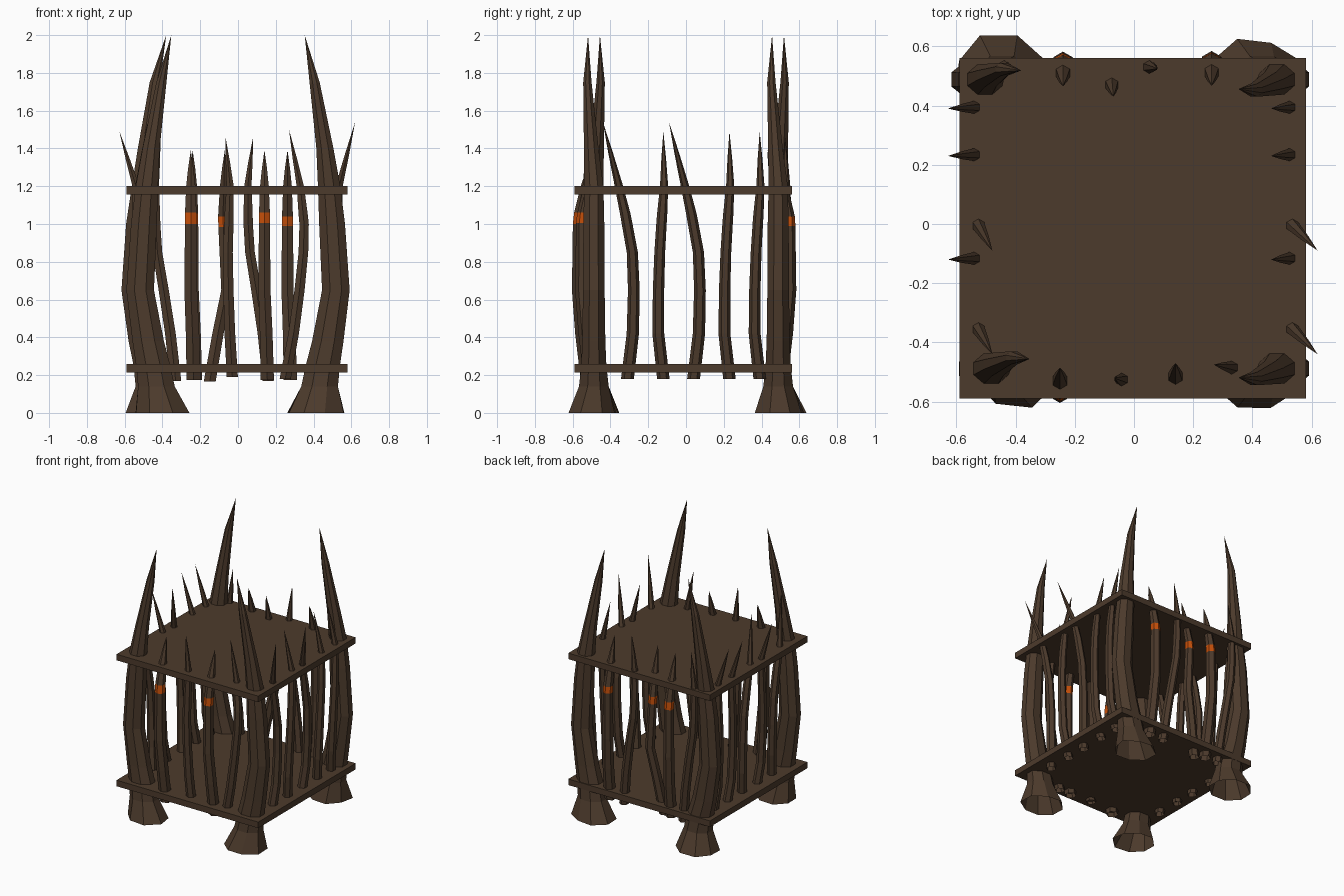
import bpy, bmesh, math, random

if "Cube" in bpy.data.objects:
    bpy.data.objects.remove(bpy.data.objects["Cube"])

random.seed(4)


def material(name, color):
    m = bpy.data.materials.new(name)
    m.diffuse_color = (*color, 1)
    m.use_nodes = True
    m.node_tree.nodes["Principled BSDF"].inputs["Base Color"].default_value = m.diffuse_color
    return m


WOOD = material("dark brown wood", (0.073, 0.043, 0.025))
ORANGE = material("orange binding", (0.56, 0.078, 0.003))


def finish(bm, name):
    bmesh.ops.recalc_face_normals(bm, faces=bm.faces)
    me = bpy.data.meshes.new(name)
    bm.to_mesh(me)
    bm.free()
    me.materials.append(WOOD)
    me.materials.append(ORANGE)
    ob = bpy.data.objects.new(name, me)
    bpy.context.collection.objects.link(ob)
    return ob


def loft(name, rings, sides, band=None, jag=0.0):
    """Open-bottomed spike. Rings are (x, y, z, rx, ry); the last one is the tip."""
    bm = bmesh.new()
    loops = []
    for i, (x, y, z, rx, ry) in enumerate(rings[:-1]):
        loop = []
        for k in range(sides):
            a = 2 * math.pi * (k + 0.5) / sides
            f = 1 + (random.uniform(-jag, jag) if i == 0 else 0)
            loop.append(bm.verts.new((x + rx * f * math.cos(a), y + ry * f * math.sin(a), z)))
        loops.append(loop)
    tip = bm.verts.new(rings[-1][:3])
    for k in range(sides):
        n = (k + 1) % sides
        for lo, hi in zip(loops, loops[1:]):
            bm.faces.new((lo[k], lo[n], hi[n], hi[k]))
        bm.faces.new((loops[-1][k], loops[-1][n], tip))
    # Orange binding between two heights
    if band:
        for f in bm.faces:
            if band[0] < f.calc_center_median().z < band[1]:
                f.material_index = 1
    return finish(bm, name)


def interp(path, z):
    """Point (u, v) at height z on a path of (z, u, v)."""
    for (z0, u0, v0), (z1, u1, v1) in zip(path, path[1:]):
        if z <= z1:
            t = (z - z0) / (z1 - z0)
            return u0 + (u1 - u0) * t, v0 + (v1 - v0) * t
    return path[-1][1:]


def bar(name, path, origin=(0, 0), flip_y=1, r=0.031, band=None):
    """Tapered hexagonal spike along a path of (z, x, y)."""
    z0, top = path[0][0], path[-1][0]
    levels = [z0, 0.42, 0.65, 0.85, 1.0, 1.055, 1.2, (1.2 + top) / 2, top]
    if band:
        levels[4], levels[5] = band
    sizes = [1.1, 1.05, 1.0, 0.95, 0.92, 0.9, 0.72, 0.42, 0]
    rings = []
    for z, s in zip(levels, sizes):
        u, v = interp(path, z)
        rings.append((origin[0] + u, origin[1] + flip_y * v, z, r * s, r * s))
    return loft(name, rings, 6, band)


def plate(name, z0, z1):
    bm = bmesh.new()
    bmesh.ops.create_cube(bm, size=1)
    for v in bm.verts:
        v.co = (v.co.x * 1.17 - 0.005, v.co.y * 1.15 - 0.015, z0 if v.co.z < 0 else z1)
    finish(bm, name)


# Floor and roof slabs
plate("floor_plate", 0.215, 0.26)
plate("roof_plate", 1.155, 1.2)

# Corner posts: (z, x out from centre, radius x, radius y, share of sideways lean, share of side shift)
POST = [(0, 0.415, 0.155, 0.14, 0, 0.5), (0.14, 0.438, 0.105, 0.085, 0, 0.5),
        (0.25, 0.455, 0.098, 0.072, 0, 0.5), (0.38, 0.485, 0.09, 0.066, 0, 0.8),
        (0.65, 0.53, 0.079, 0.062, 0, 1), (1.0, 0.51, 0.074, 0.06, 0, 1),
        (1.2, 0.492, 0.064, 0.055, 0, 0.8), (1.4, 0.466, 0.049, 0.042, 0.4, 0.5),
        (1.75, 0.408, 0.029, 0.024, 1, 0.2), (2.0, 0.353, 0, 0, 0.9, 0)]
for name, sx, sy, lean, shift, foot in (
        ("front_left_post", -1, -1, -0.036, 0.012, (0.0, -0.008)),
        ("front_right_post", 1, -1, 0.034, -0.012, (-0.005, 0.012)),
        ("back_left_post", -1, 1, 0.034, -0.014, (0.035, 0.012)),
        ("back_right_post", 1, 1, -0.036, -0.012, (0.0, 0.005))):
    dx = 0.03 if name == "back_left_post" else 0
    rings = [(sx * (x + dx * f) + shift * s, sy * (0.488 + lean * f), z, rx, ry)
             for z, x, rx, ry, f, s in POST]
    # Splayed foot, shifted a little differently on each post
    x, y, z, rx, ry = rings[0]
    rings[0] = (x + sx * foot[0], y + sy * foot[1], z, rx, ry)
    loft(name, rings, 8, jag=0.1)

# Straight bound bars, bulging outwards (z, x, outward y)
BOUND = [(0.175, 0.015, 0.515), (0.35, 0.012, 0.54), (0.65, 0, 0.565), (1.03, 0, 0.563),
         (1.2, 0, 0.53), (1.39, 0, 0.485)]
bar("front_bound_bar_1", BOUND, (-0.25, 0), -1, 0.039, (1.0, 1.06))
bar("front_bound_bar_2", BOUND, (0.14, 0.015), -1, 0.037, (1.005, 1.06))
bar("back_bound_bar_1", BOUND, (-0.24, -0.02), 1, 0.037, (1.0, 1.055))
bar("back_bound_bar_2", BOUND, (0.262, -0.018), 1, 0.037, (0.99, 1.04))
SLANTED = [(0.165, -0.15, 0.47), (0.3, -0.13, 0.48), (0.65, -0.06, 0.51), (1.03, -0.08, 0.505),
           (1.2, -0.075, 0.47), (1.39, -0.07, 0.43)]
bar("back_bound_bar_3", SLANTED, r=0.033, band=(0.985, 1.04))

# Wavy bars on the front and back
WAVY = [(0.17, 0.16, 0.5), (0.3, 0.15, 0.51), (0.6, 0.105, 0.525), (0.9, 0.055, 0.53),
        (1.2, 0.052, 0.53), (1.46, 0.08, 0.525)]
bar("back_wavy_bar_1", WAVY)
bar("back_wavy_bar_2", WAVY, (-0.49, 0))
bar("front_wavy_bar_1", [(0.19, -0.03, 0.5), (0.45, -0.045, 0.52), (0.8, -0.055, 0.53),
                         (1.2, -0.042, 0.525), (1.46, -0.066, 0.52)], flip_y=-1)
bar("front_wavy_bar_2", [(0.18, 0.25, 0.5), (0.45, 0.3, 0.505), (0.8, 0.345, 0.505),
                         (1.0, 0.35, 0.5), (1.2, 0.33, 0.485), (1.5, 0.27, 0.475)], flip_y=-1)

# Side bars: same sideways shape in both rows, spikes leaning the same way in x
STRAIGHT_Y = [(0.18, 0.0), (0.45, -0.03), (0.8, -0.022), (1.0, -0.01), (1.2, 0.004), (1.49, 0.0)]
BENT_Y = [(0.18, 0.04), (0.45, 0.072), (0.8, 0.075), (1.1, 0.02), (1.2, -0.005), (1.54, -0.09)]
SIDES = {
    "left": ((-0.49, -0.52, -0.535, -0.535, -0.54, -0.628),
             (-0.49, -0.515, -0.525, -0.525, -0.525, -0.478)),
    "right": ((0.49, 0.52, 0.535, 0.535, 0.525, 0.463),
              (0.49, 0.515, 0.525, 0.53, 0.535, 0.62)),
}
for side, (straight_x, bent_x) in SIDES.items():
    straight = [(z, x, y) for (z, y), x in zip(STRAIGHT_Y, straight_x)]
    bent = [(z, x, y) for (z, y), x in zip(BENT_Y, bent_x)]
    for i, y in enumerate((0.39, 0.23, -0.12)):
        bar(f"{side}_straight_bar_{i + 1}", straight, (0, y), r=0.03)
    for i, y in enumerate((0, -0.35)):
        bar(f"{side}_bent_bar_{i + 1}", bent, (0, y), r=0.031)
